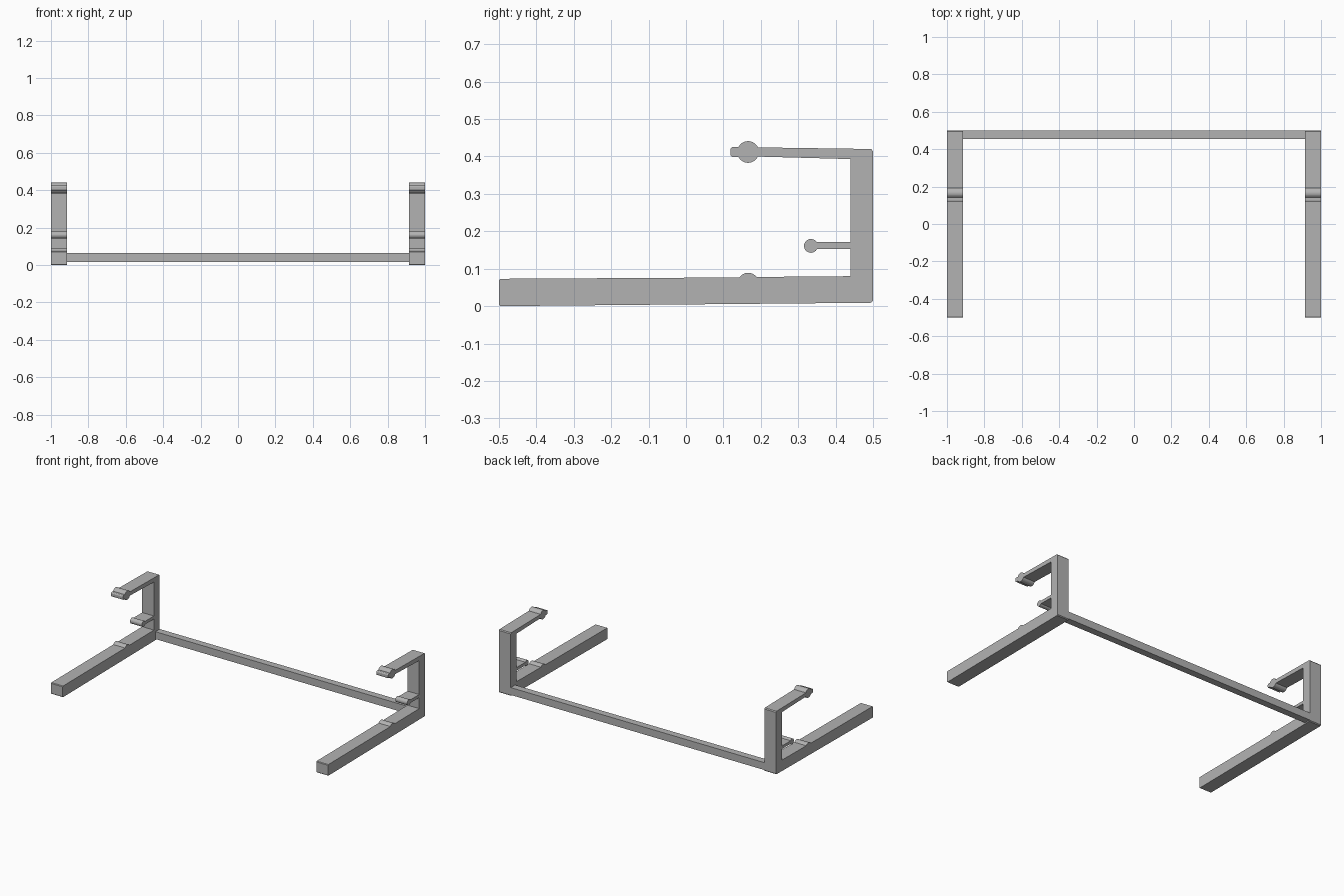
import bpy
import bmesh
from math import sin, cos, radians

cube = bpy.data.objects.get("Cube")
if cube:
    bpy.data.objects.remove(cube)

# Single plastic grey
grey = bpy.data.materials.new("grey")
grey.use_nodes = True
colour = (0.45, 0.45, 0.45, 1)
grey.diffuse_color = colour
grey.node_tree.nodes["Principled BSDF"].inputs["Base Color"].default_value = colour


def arc(y, z, r, start, end, steps=12):
    """Points on a circle from the start angle to the end angle, in degrees."""
    angles = [radians(start + (end - start) * i / steps) for i in range(steps + 1)]
    return [(y + r * cos(a), z + r * sin(a)) for a in angles]


def extrude_profile(name, outline, x0, x1):
    """Solid made by sweeping a (y, z) outline from x0 to x1."""
    bm = bmesh.new()
    face = bm.faces.new([bm.verts.new((x0, y, z)) for y, z in outline])
    swept = bmesh.ops.extrude_face_region(bm, geom=[face])["geom"]
    verts = [v for v in swept if isinstance(v, bmesh.types.BMVert)]
    bmesh.ops.translate(bm, verts=verts, vec=(x1 - x0, 0, 0))
    bmesh.ops.recalc_face_normals(bm, faces=bm.faces)
    mesh = bpy.data.meshes.new(name)
    bm.to_mesh(mesh)
    bm.free()
    mesh.materials.append(grey)
    obj = bpy.data.objects.new(name, mesh)
    bpy.context.collection.objects.link(obj)
    return obj


# Side bracket outline: foot, back post, upper arm, small clip, foot bump
foot_back = [(-0.496, 0), (0.495, 0.009), (0.5, 0.014)]
post_top = [(0.5, 0.414), (0.495, 0.42)]
upper_arm = (
    arc(0.166, 0.412, 0.029, 25, 152)
    + arc(0.127, 0.418, 0.008, 90, 180, 4)
    + arc(0.127, 0.406, 0.008, 180, 270, 4)
    + arc(0.166, 0.412, 0.029, 208, 335)
    + [(0.44, 0.393)]
)
clip = [(0.44, 0.172)] + arc(0.334, 0.161, 0.0185, 36, 331, 20) + [(0.44, 0.152)]
foot_top = (
    [(0.44, 0.08)]
    + arc(0.166, 0.061, 0.028, 37, 146)
    + [(-0.496, 0.073), (-0.5, 0.069), (-0.5, 0.004)]
)
bracket = foot_back + post_top + upper_arm + clip + foot_top

extrude_profile("left_bracket", bracket, 0.915, 1.0)
extrude_profile("right_bracket", bracket, -1.0, -0.915)

# Rear bar joining the brackets
bar = [(0.455, 0.016), (0.5, 0.016), (0.5, 0.064), (0.455, 0.064)]
extrude_profile("cross_bar", bar, -0.915, 0.915)
